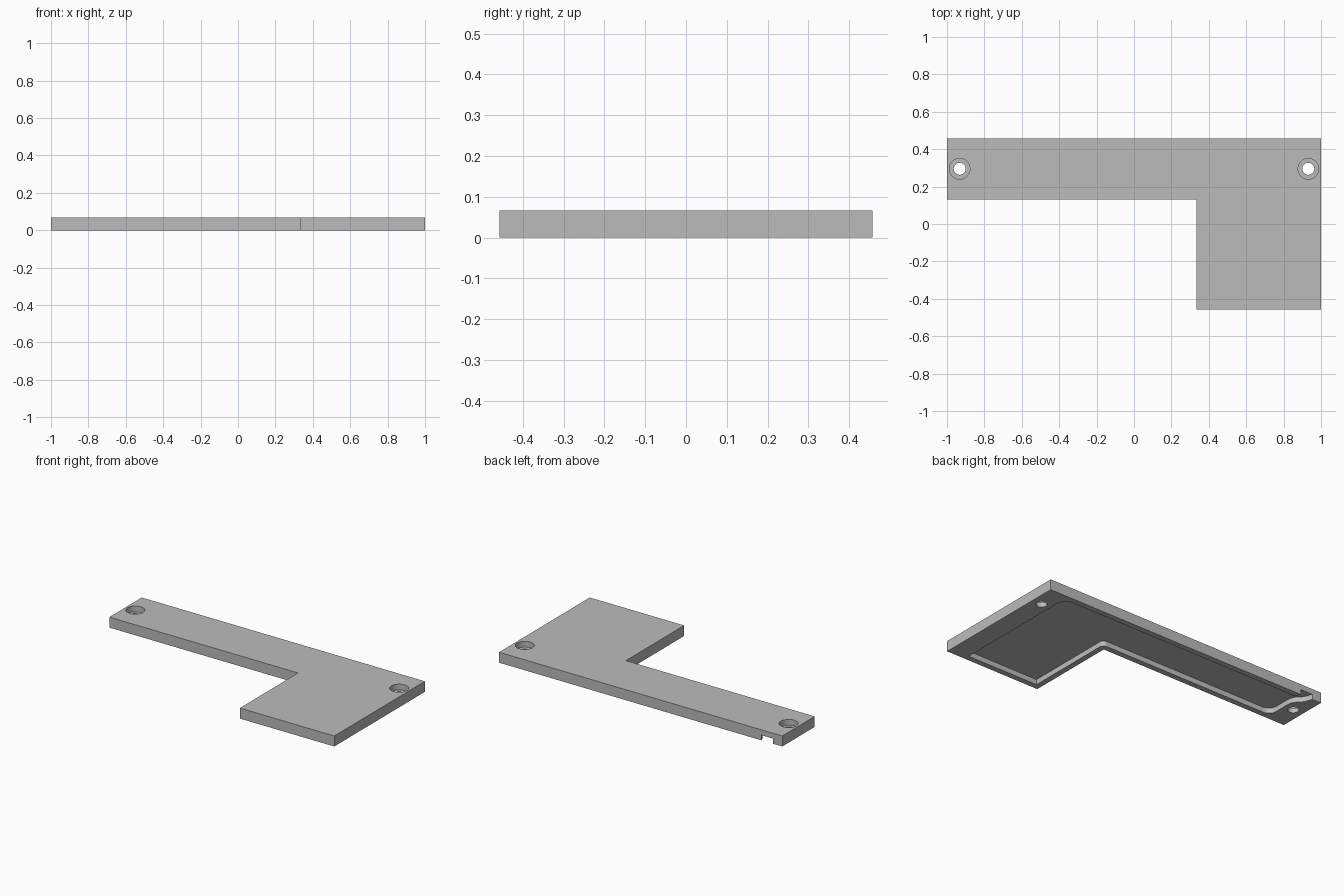
import bpy, bmesh
from mathutils import Vector

cube = bpy.data.objects.get("Cube")
if cube:
    bpy.data.objects.remove(cube, do_unlink=True)

HEIGHT = 0.067
HALF_DEPTH = 0.457
POCKET_TOP = 0.033
RIM = 0.036

grey = bpy.data.materials.new("mid_grey")
grey.use_nodes = True
colour = (0.5, 0.5, 0.5, 1)
grey.diffuse_color = colour
grey.node_tree.nodes["Principled BSDF"].inputs["Base Color"].default_value = colour


def rounded(points, steps=8):
    """Replace each (x, y, cut) corner by a curve starting 'cut' before it."""
    path = []
    for i, (x, y, cut) in enumerate(points):
        corner = Vector((x, y))
        if not cut:
            path.append(corner)
            continue
        before = Vector(points[i - 1][:2]) - corner
        after = Vector(points[(i + 1) % len(points)][:2]) - corner
        a = corner + before.normalized() * cut
        b = corner + after.normalized() * cut
        for k in range(steps + 1):
            t = k / steps
            path.append(a * (1 - t) ** 2 + corner * 2 * t * (1 - t) + b * t ** 2)
    return path


def prism(name, outline, bottom, top):
    bm = bmesh.new()
    face = bm.faces.new([bm.verts.new((x, y, bottom)) for x, y in outline])
    raised = bmesh.ops.extrude_face_region(bm, geom=[face])["geom"]
    verts = [v for v in raised if isinstance(v, bmesh.types.BMVert)]
    bmesh.ops.translate(bm, verts=verts, vec=(0, 0, top - bottom))
    bmesh.ops.recalc_face_normals(bm, faces=bm.faces)
    mesh = bpy.data.meshes.new(name)
    bm.to_mesh(mesh)
    bm.free()
    mesh.materials.append(grey)
    obj = bpy.data.objects.new(name, mesh)
    bpy.context.collection.objects.link(obj)
    return obj


def cylinder(name, x, y, radius, bottom, top):
    bpy.ops.mesh.primitive_cylinder_add(vertices=48, radius=radius, depth=top - bottom,
                                        location=(x, y, (bottom + top) / 2))
    obj = bpy.context.object
    obj.name = name
    obj.data.materials.append(grey)
    return obj


def cut(target, cutter):
    cutter.hide_render = True
    mod = target.modifiers.new("cut", "BOOLEAN")
    mod.operation = "DIFFERENCE"
    mod.solver = "EXACT"
    mod.object = cutter
    bpy.context.view_layer.objects.active = target
    bpy.ops.object.modifier_apply(modifier=mod.name)
    bpy.data.objects.remove(cutter, do_unlink=True)


# L-shaped plate
inner_x, inner_y = 0.333, 0.13
plate = prism("cover_plate", [(-1, HALF_DEPTH), (-1, inner_y), (inner_x, inner_y),
                              (inner_x, -HALF_DEPTH), (1, -HALF_DEPTH), (1, HALF_DEPTH)],
              0, HEIGHT)

# Shallow underside pocket, with a cable exit through the back edge
back = HALF_DEPTH - RIM
pocket = rounded([
    (0.87, -back, 0), (0.87, back, 0.07),
    (-0.84, back, 0.02), (-0.866, 0.5, 0),
    (-0.95, 0.5, 0), (-0.918, 0.4, 0.03), (-0.868, 0.36, 0.04),
    (-0.868, inner_y + RIM, 0.06), (inner_x + RIM, inner_y + RIM, 0.035),
    (inner_x + RIM, -back, 0),
])
cut(plate, prism("pocket_cutter", pocket, -0.05, POCKET_TOP))

# Counterbored screw holes
for x in (-0.932, 0.932):
    cut(plate, cylinder("counterbore_cutter", x, 0.295, 0.055, 0.03, 0.1))
    cut(plate, cylinder("screw_hole_cutter", x, 0.295, 0.032, -0.05, 0.1))

# Smooth round walls, sharp edges
bpy.ops.object.select_all(action="DESELECT")
plate.select_set(True)
bpy.context.view_layer.objects.active = plate
bpy.ops.object.shade_smooth_by_angle(angle=0.5)
